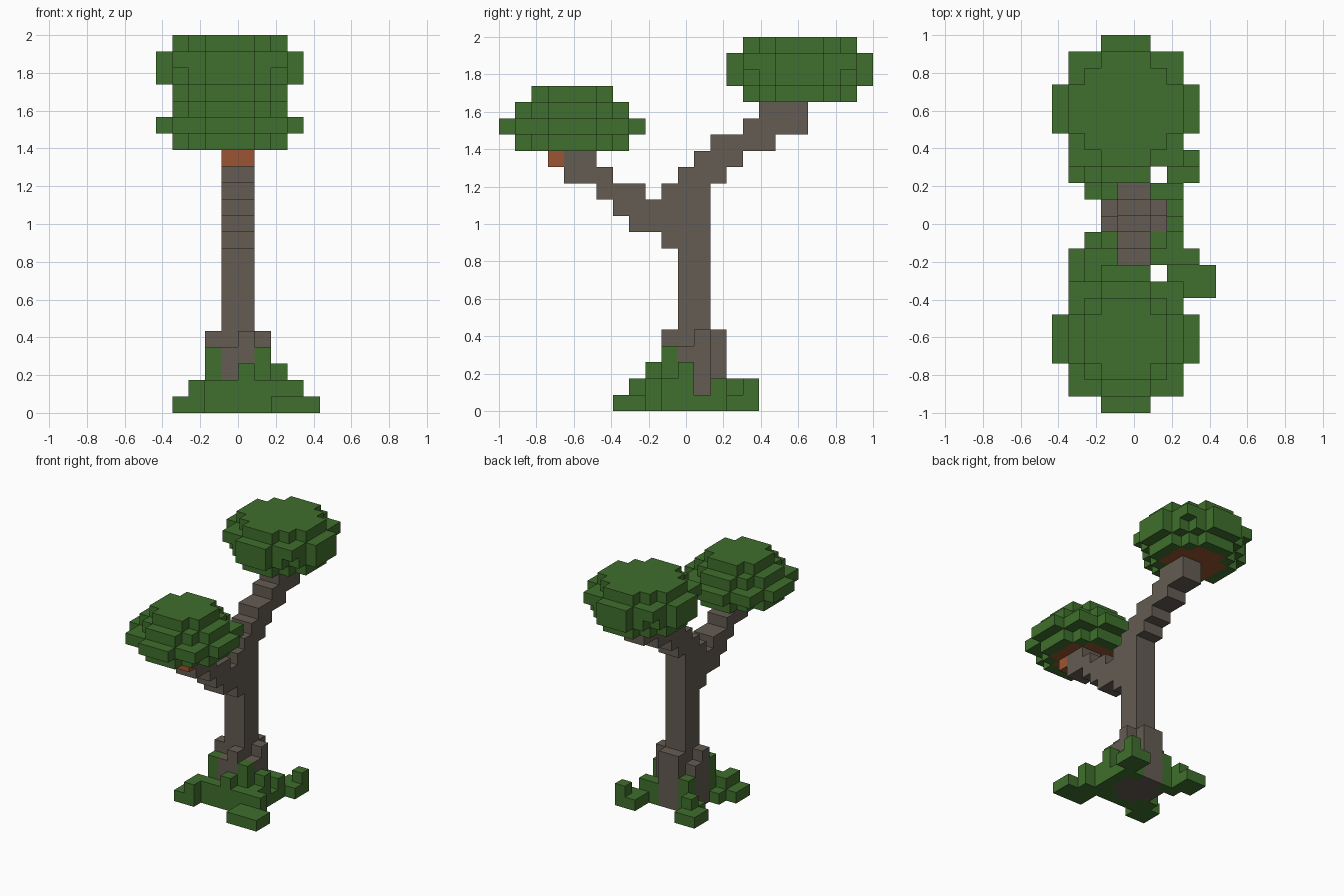
import bpy
import bmesh
from mathutils import Vector

UNIT = 2 / 23
ORIGIN = Vector((0, -11.5, 0))

cube = bpy.data.objects.get("Cube")
if cube:
    bpy.data.objects.remove(cube, do_unlink=True)


def material(name, rgb):
    mat = bpy.data.materials.new(name)
    mat.use_nodes = True
    mat.diffuse_color = (*rgb, 1)
    bsdf = next(n for n in mat.node_tree.nodes if n.type == "BSDF_PRINCIPLED")
    bsdf.inputs["Base Color"].default_value = (*rgb, 1)
    bsdf.inputs["Roughness"].default_value = 0.9
    return mat


leaf_green = material("leaf green", (0.051, 0.159, 0.026))
bark = material("grey brown bark", (0.127, 0.107, 0.084))
rust = material("rust wood", (0.328, 0.091, 0.034))


def box(xs, ys, zs):
    """Cells of a block; each argument is an inclusive (first, last) pair."""
    def span(pair):
        return range(pair[0], pair[1] + 1)
    return {(x, y, z) for x in span(xs) for y in span(ys) for z in span(zs)}


def disc(row, layer, limit):
    """Round layer of cells around the canopy axis."""
    reach = range(-4, 5)
    return {(dx - 1, row + dy, layer) for dx in reach for dy in reach
            if dx * dx + dy * dy <= limit}


def canopy(row, layer, limits):
    cells = set()
    for step, limit in enumerate(limits):
        cells |= disc(row, layer + step, limit)
    return cells


def columns(heights):
    cells = set()
    for (x, y), height in heights.items():
        cells |= box((x, x), (y, y), (0, height - 1))
    return cells


# Trunk and the two stepped branches
CORE = (-1, 0)
trunk = box(CORE, (11, 12), (0, 13))
front_branch = set()
for layer, rows in enumerate([(10, 10), (8, 10), (7, 10), (6, 8), (4, 6), (4, 5)], 10):
    front_branch |= box(CORE, rows, (layer, layer))
trunk |= box(CORE, (10, 10), (13, 13))
back_branch = set()
for layer, rows in enumerate([(11, 13), (12, 14), (13, 16), (15, 18), (16, 18)], 14):
    back_branch |= box(CORE, rows, (layer, layer))

# Root flares around the trunk foot
roots = columns({(-1, 10): 4, (0, 10): 5, (-1, 13): 5, (0, 13): 5,
                 (1, 11): 4, (1, 12): 5, (-2, 11): 5, (-2, 12): 4})

# Rust wood where the branches meet the leaves
branch_tips = box(CORE, (3, 3), (15, 15)) | disc(4, 16, 5) | disc(18, 19, 5)

# Leaf crowns
front_canopy = canopy(4, 16, (10, 18, 10, 5)) - branch_tips
back_canopy = canopy(18, 19, (10, 17, 18, 10)) - branch_tips

# Mossy mound with four diagonal arms
mound = columns({(-2, 10): 4, (1, 10): 4, (0, 9): 3, (2, 11): 3, (2, 10): 2,
                 (1, 13): 2, (-2, 13): 3, (2, 12): 1})
mound |= box((-3, 2), (9, 9), (0, 1))
mound |= box((2, 4), (7, 8), (0, 0)) | columns({(3, 9): 2})
mound |= columns({(-3, 10): 1, (-4, 9): 1, (-4, 8): 1, (-3, 8): 2})
mound |= columns({(2, 13): 2, (2, 14): 1, (3, 14): 1, (3, 15): 2, (2, 15): 1})
mound |= columns({(-3, 13): 1, (-3, 14): 2, (-4, 15): 1, (-4, 14): 1, (-3, 15): 1})

parts = [
    ("trunk", trunk, bark),
    ("front_branch", front_branch, bark),
    ("back_branch", back_branch, bark),
    ("roots", roots, bark),
    ("branch_tips", branch_tips, rust),
    ("front_canopy", front_canopy, leaf_green),
    ("back_canopy", back_canopy, leaf_green),
    ("mossy_mound", mound, leaf_green),
]
solid = set().union(*(cells for _, cells, _ in parts))


def build(name, cells, mat):
    """Skin the cells with only the faces that are open to the air."""
    bm = bmesh.new()
    for cell in sorted(cells):
        centre = Vector(cell) + Vector((0.5, 0.5, 0.5)) + ORIGIN
        for axis in range(3):
            for sign in (-1, 1):
                normal = Vector((0, 0, 0))
                normal[axis] = sign
                if tuple(int(c + n) for c, n in zip(cell, normal)) in solid:
                    continue
                u = Vector((0, 0, 0))
                u[(axis + 1) % 3] = 0.5
                v = normal.cross(u)
                mid = centre + normal / 2
                corners = (mid - u - v, mid + u - v, mid + u + v, mid - u + v)
                bm.faces.new([bm.verts.new(c * UNIT) for c in corners])
    bmesh.ops.remove_doubles(bm, verts=bm.verts, dist=UNIT / 100)
    bmesh.ops.dissolve_limit(bm, angle_limit=0.01, verts=bm.verts, edges=bm.edges)
    mesh = bpy.data.meshes.new(name)
    bm.to_mesh(mesh)
    bm.free()
    mesh.materials.append(mat)
    bpy.context.scene.collection.objects.link(bpy.data.objects.new(name, mesh))


for part in parts:
    build(*part)
